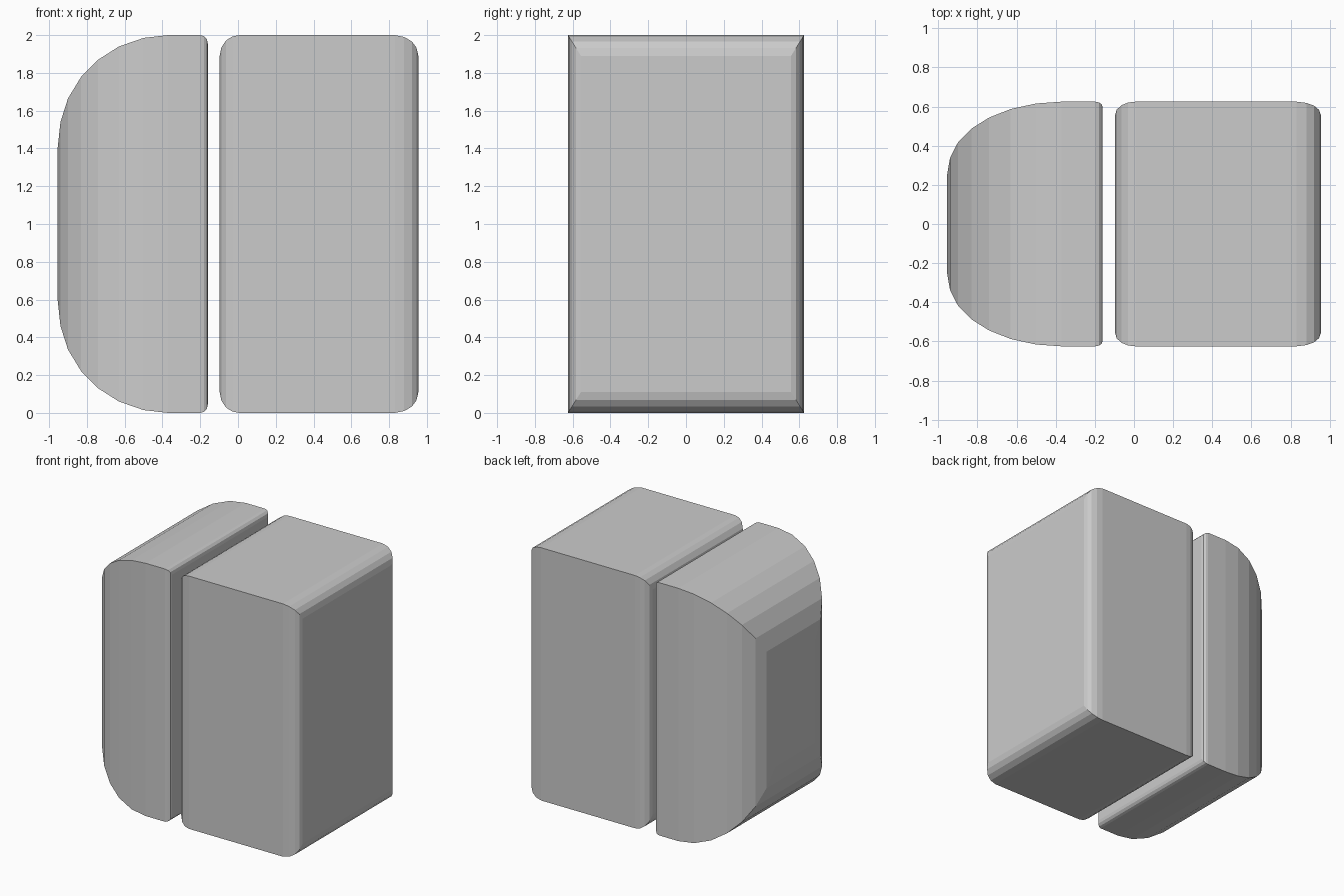
import bpy, bmesh

if "Cube" in bpy.data.objects:
    bpy.data.objects.remove(bpy.data.objects["Cube"])

W, H = 1.25, 2.0  # full cross-section width (y) and height (z)


def rect_loft(name, stations):
    """Loft rectangles along x; each station is (x, inset from top/bottom)."""
    bm = bmesh.new()
    rings = []
    for x, inset in stations:
        s = 1 - inset / (H / 2)
        rings.append([bm.verts.new((x, a * s * W / 2, H / 2 + b * s * H / 2))
                      for a, b in ((-1, -1), (1, -1), (1, 1), (-1, 1))])
    for r0, r1 in zip(rings, rings[1:]):
        for i in range(4):
            j = (i + 1) % 4
            bm.faces.new((r0[i], r0[j], r1[j], r1[i]))
    bm.faces.new(rings[0])
    bm.faces.new(rings[-1])
    bmesh.ops.recalc_face_normals(bm, faces=bm.faces)
    mesh = bpy.data.meshes.new(name)
    bm.to_mesh(mesh)
    bm.free()
    ob = bpy.data.objects.new(name, mesh)
    bpy.context.collection.objects.link(ob)
    return ob


# Domed cap on the left, with a small rounded rim facing the gap
rect_loft("domed_cap", [
    (-0.955, 0.60), (-0.94, 0.46), (-0.90, 0.335), (-0.83, 0.22),
    (-0.74, 0.13), (-0.63, 0.06), (-0.50, 0.015), (-0.37, 0.0),
    (-0.20, 0.0), (-0.18, 0.006), (-0.165, 0.022), (-0.16, 0.045)])

# Main block on the right, rounded at both ends
rect_loft("main_block", [
    (-0.097, 0.11), (-0.088, 0.065), (-0.063, 0.028), (-0.03, 0.007), (0.01, 0.0),
    (0.83, 0.0), (0.88, 0.01), (0.92, 0.033), (0.945, 0.067), (0.955, 0.11)])
